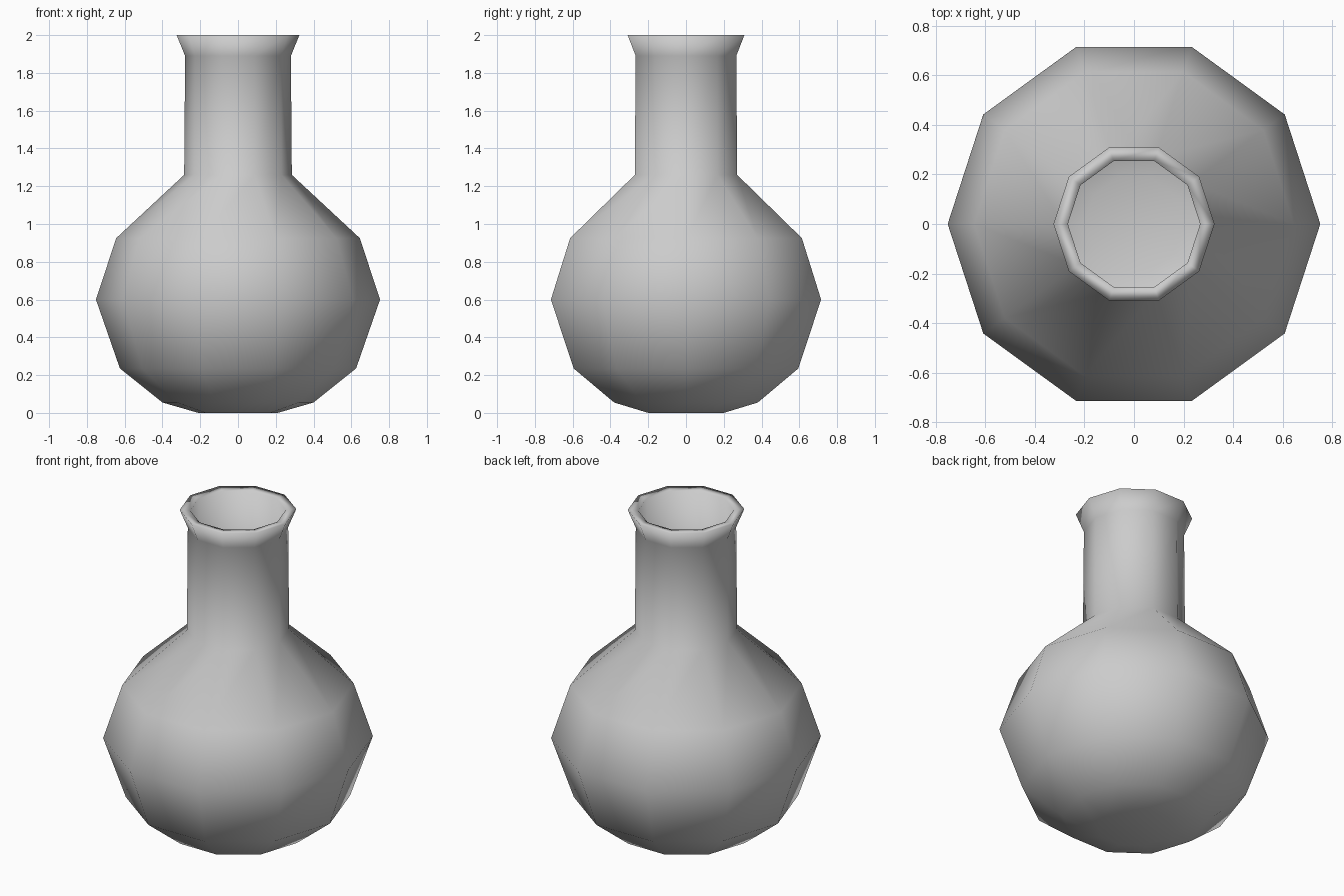
import bpy, bmesh, math

if "Cube" in bpy.data.objects:
    bpy.data.objects.remove(bpy.data.objects["Cube"])

SIDES = 10

# Profile (radius, height): base, belly, neck, flared lip, then down the inner wall
OUTER = [(0.21, 0.0), (0.40, 0.055), (0.625, 0.235), (0.752, 0.60),
         (0.645, 0.925), (0.285, 1.26), (0.28, 1.89), (0.325, 2.0)]
INNER = [(0.267, 1.995), (0.267, 1.25), (0.61, 0.91), (0.71, 0.60),
         (0.59, 0.26), (0.38, 0.09), (0.20, 0.04)]


def lathe(name, profile):
    bm = bmesh.new()
    rings = []
    for r, z in profile:
        rings.append([bm.verts.new((r * math.cos(2 * math.pi * i / SIDES),
                                    r * math.sin(2 * math.pi * i / SIDES), z))
                      for i in range(SIDES)])
    for a, b in zip(rings, rings[1:]):
        for i in range(SIDES):
            j = (i + 1) % SIDES
            bm.faces.new((a[i], a[j], b[j], b[i]))
    # Outer base and inner floor
    bm.faces.new(rings[0][::-1])
    bm.faces.new(rings[-1])
    for f in bm.faces:
        f.smooth = True
    mesh = bpy.data.meshes.new(name)
    bm.to_mesh(mesh)
    bm.free()
    obj = bpy.data.objects.new(name, mesh)
    bpy.context.collection.objects.link(obj)
    return obj


# Round-bellied vase with a straight neck
lathe("vase", OUTER + INNER)
